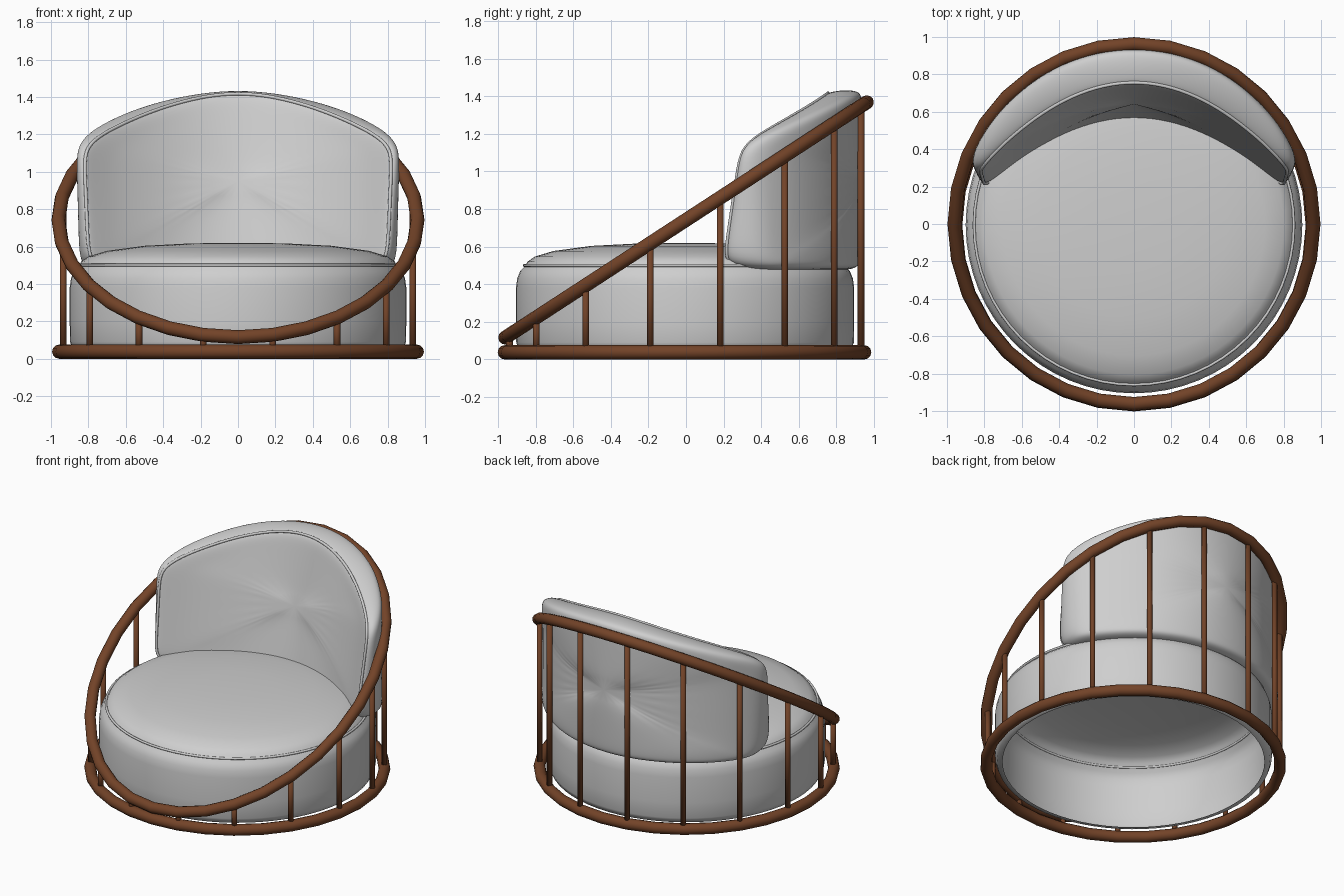
import bpy, bmesh, math
from mathutils import Vector

if "Cube" in bpy.data.objects:
    bpy.data.objects.remove(bpy.data.objects["Cube"])


def material(name, rgb):
    m = bpy.data.materials.new(name)
    m.diffuse_color = (*rgb, 1)
    m.use_nodes = True
    m.node_tree.nodes["Principled BSDF"].inputs["Base Color"].default_value = m.diffuse_color
    return m


WOOD = material("brown wood", (0.17, 0.056, 0.021))
CLOTH = material("light grey fabric", (0.62, 0.62, 0.62))


def finish(name, bm, mat, subsurf=0, recalc=True):
    if recalc:
        bmesh.ops.recalc_face_normals(bm, faces=bm.faces)
    for f in bm.faces:
        f.smooth = True
    me = bpy.data.meshes.new(name)
    bm.to_mesh(me)
    bm.free()
    me.materials.append(mat)
    ob = bpy.data.objects.new(name, me)
    bpy.context.collection.objects.link(ob)
    if subsurf:
        mod = ob.modifiers.new("smooth", "SUBSURF")
        mod.levels = mod.render_levels = subsurf
    return ob


def bridge(bm, a, b):
    n = len(a)
    for i in range(n):
        j = (i + 1) % n
        bm.faces.new((a[i], a[j], b[j], b[i]))


def closed_tube(name, pts, r, normal, mat, sides=12, subsurf=0):
    """Round tube along a closed loop lying roughly across the given normal."""
    bm = bmesh.new()
    n = len(pts)
    rings = []
    for i, p in enumerate(pts):
        tan = (pts[(i + 1) % n] - pts[i - 1]).normalized()
        side = tan.cross(normal).normalized()
        up = side.cross(tan)
        rings.append([bm.verts.new(p + r * (math.cos(a) * side + math.sin(a) * up))
                      for a in (2 * math.pi * k / sides for k in range(sides))])
    for i in range(n):
        bridge(bm, rings[i], rings[(i + 1) % n])
    return finish(name, bm, mat, subsurf)


def rail_z(y):
    return 0.742 + 0.651 * y


# Base ring and slanted top rail
turn = [2 * math.pi * i / 32 for i in range(32)]
base = [Vector((0.956 * math.sin(a), -0.008 + 0.956 * math.cos(a), 0.038)) for a in turn]
closed_tube("base_ring", base, 0.038, Vector((0, 0, 1)), WOOD)
rail = [Vector((0.96 * math.sin(a), 0.962 * math.cos(a), rail_z(0.962 * math.cos(a)))) for a in turn]
closed_tube("top_rail", rail, 0.037, Vector((0, -0.651, 1)).normalized(), WOOD)

# Upright spindles
for i in range(16):
    a = math.radians(11.25 + 22.5 * i)
    x, y = 0.953 * math.sin(a), -0.004 + 0.953 * math.cos(a)
    z0, z1 = 0.04, rail_z(y)
    bm = bmesh.new()
    bmesh.ops.create_cone(bm, cap_ends=True, segments=12, radius1=0.018, radius2=0.018, depth=z1 - z0)
    bmesh.ops.translate(bm, verts=bm.verts, vec=(x, y, (z0 + z1) / 2))
    finish("spindle_%02d" % (i + 1), bm, WOOD)

# Round hollow seat, open underneath
profile = [(0.85, 0.05), (0.885, 0.055), (0.898, 0.09), (0.9, 0.2), (0.9, 0.38), (0.893, 0.43),
           (0.877, 0.47), (0.852, 0.495), (0.838, 0.52), (0.8, 0.547), (0.7, 0.577),
           (0.5, 0.604), (0.25, 0.617)]
bm = bmesh.new()
rings = [[bm.verts.new((r * math.sin(a), -0.005 + r * math.cos(a), z))
          for a in (2 * math.pi * k / 64 for k in range(64))] for r, z in profile]
for lo, hi in zip(rings, rings[1:]):
    bridge(bm, hi, lo)
top = bm.verts.new((0, -0.005, 0.62))
for i in range(64):
    bm.faces.new((rings[-1][(i + 1) % 64], rings[-1][i], top))
finish("seat", bm, CLOTH)
seam = [Vector((0.855 * math.sin(a), -0.005 + 0.855 * math.cos(a), 0.5))
        for a in (2 * math.pi * k / 64 for k in range(64))]
closed_tube("seat_piping", seam, 0.008, Vector((0, 0, 1)), CLOTH, 8)


# Curved back cushion: outline in (across, height), lofted from back arc to front face
half = [(0.3, 0.49), (0.6, 0.49), (0.85, 0.492), (0.945, 0.51), (0.982, 0.57), (0.99, 0.7),
        (1.0, 0.9), (1.01, 1.06), (0.99, 1.13), (0.92, 1.185), (0.8, 1.24), (0.6, 1.312),
        (0.4, 1.367), (0.2, 1.405)]
outline = [(0, 0.49)] + half + [(0, 1.42)] + [(-u, z) for u, z in reversed(half)]


def cushion_point(u, z, s, t):
    u, z = u * s, 0.95 + (z - 0.95) * s
    x = 0.81 * u
    front = Vector((x, 0.59 - 0.6 * x * x + 0.2 * (z - 0.6), z))
    a = math.radians(65) * u
    back = Vector((0.94 * math.sin(a), 0.94 * math.cos(a), z))
    return front.lerp(back, t)


layers = [(0.4, 1), (0.75, 1), (0.93, 1), (0.99, 0.98), (1.03, 0.87), (1.04, 0.5), (1.02, 0.15),
          (1.0, 0.04), (0.97, 0), (0.9, -0.03), (0.75, -0.04), (0.4, -0.05)]
bm = bmesh.new()
rings = [[bm.verts.new(cushion_point(u, z, s, t)) for u, z in outline] for s, t in layers]
for a, b in zip(rings, rings[1:]):
    bridge(bm, a, b)
for ring, t in ((rings[0], 1), (rings[-1], -0.05)):
    mid = bm.verts.new(cushion_point(0, 0.95, 1, t))
    for i in range(len(ring)):
        bm.faces.new((ring[i], ring[(i + 1) % len(ring)], mid))
finish("back_cushion", bm, CLOTH, 2)
edge = [cushion_point(u, z, 1.003, 0.04) for u, z in outline]
closed_tube("back_piping", edge, 0.01, Vector((0, -1, 0)), CLOTH, 8, 2)
